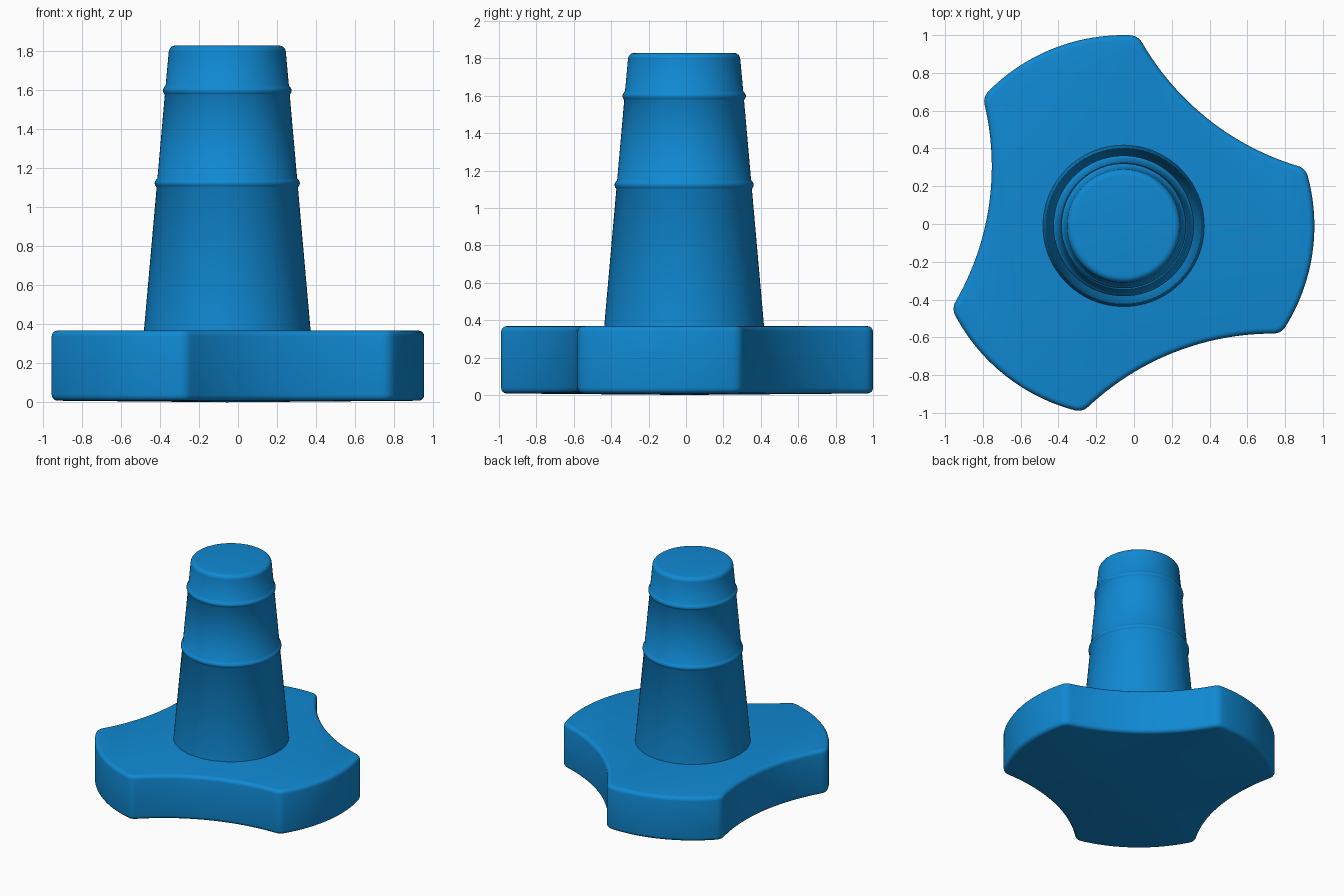
import bpy, bmesh
from math import sin, cos, radians, sqrt, asin, pi
from mathutils import Vector

if "Cube" in bpy.data.objects:
    bpy.data.objects.remove(bpy.data.objects["Cube"])

CX, CY = -0.055, -0.01
mat = bpy.data.materials.new("blue_plastic")
mat.diffuse_color = (0.005, 0.25, 0.65, 1)
mat.use_nodes = True
mat.node_tree.nodes["Principled BSDF"].inputs["Base Color"].default_value = mat.diffuse_color


def make_object(name, bm):
    bmesh.ops.recalc_face_normals(bm, faces=bm.faces)
    mesh = bpy.data.meshes.new(name)
    bm.to_mesh(mesh)
    bm.free()
    ob = bpy.data.objects.new(name, mesh)
    bpy.context.collection.objects.link(ob)
    ob.location = (CX, CY, 0)
    mesh.materials.append(mat)
    return ob


def smooth(ob, angle):
    bpy.ops.object.select_all(action='DESELECT')
    ob.select_set(True)
    bpy.context.view_layer.objects.active = ob
    bpy.ops.object.shade_smooth_by_angle(angle=radians(angle))


def polar(r, a, c=Vector((0, 0))):
    return c + Vector((r * cos(a), r * sin(a)))


def arc(c, r, a0, a1, n):
    return [polar(r, a0 + (a1 - a0) * i / n, c) for i in range(n + 1)]


# Three-lobed outline: convex lobe arcs joined by concave scallops
R, HALF, INNER = 1.01, radians(26), 0.721
gap = pi / 3 - HALF
chord = R * cos(gap)
h, depth = R * sin(gap), R * cos(gap) - INNER
SR = (h * h + depth * depth) / (2 * depth)
sweep = asin(h / SR)
arcs, corners = [], []
for k in range(3):
    a = radians(-8.4 + 120 * k)
    arcs.append(arc(Vector((0, 0)), R, a - HALF + 0.045, a + HALF - 0.045, 24))
    corners.append(polar(R, a + HALF))
    b = a + pi / 3
    c = polar(INNER + SR, b)
    s = sweep - 0.03
    arcs.append(arc(c, SR, b + pi + s, b + pi - s, 28))
    corners.append(polar(R, b + gap))

outline = []
for i, pts in enumerate(arcs):
    outline += pts
    p, q, m = pts[-1], arcs[(i + 1) % 6][0], corners[i]
    for j in range(1, 7):
        t = j / 7
        outline.append(p * (1 - t) ** 2 + m * 2 * t * (1 - t) + q * t * t)

# Base plate with rounded rims and a very slightly domed underside
bm = bmesh.new()
bottom = bm.faces.new([bm.verts.new((p.x, p.y, 0.008)) for p in outline])
ret = bmesh.ops.extrude_face_region(bm, geom=[bottom], use_keep_orig=True)
top = [v for v in ret["geom"] if isinstance(v, bmesh.types.BMVert)]
bmesh.ops.translate(bm, verts=top, vec=(0, 0, 0.36))
rims = [e for e in bm.edges if abs(e.verts[0].co.z - e.verts[1].co.z) < 1e-5]
bmesh.ops.bevel(bm, geom=rims, offset=0.03, segments=4, profile=0.5,
                affect='EDGES', clamp_overlap=False)
bm.normal_update()
under = min(bm.faces, key=lambda f: f.calc_center_median().z)
center = bmesh.ops.poke(bm, faces=[under])["verts"][0]
center.co = (0, 0, 0)
base = make_object("lobed_base", bm)
smooth(base, 35)


# Tapered shaft with two raised rings and a rounded top edge
def cone(z):
    return 0.427 - (z - 0.37) * 0.0885


profile = [(cone(0.34), 0.34)]
for z in (1.125, 1.6):
    for i in range(9):
        dz = -0.024 + 0.006 * i
        bump = 0.012 * cos(dz / 0.024 * pi / 2)
        profile.append((cone(z + dz) + bump, z + dz))
r_top, f = cone(1.8), 0.035
for i in range(7):
    t = pi / 2 * i / 6
    profile.append((r_top - f + f * cos(t), 1.829 - f + f * sin(t)))

bm = bmesh.new()
N = 96
rings = [[bm.verts.new((r * cos(2 * pi * i / N), r * sin(2 * pi * i / N), z))
          for i in range(N)] for r, z in profile]
for lo, hi in zip(rings, rings[1:]):
    for i in range(N):
        j = (i + 1) % N
        bm.faces.new((lo[i], lo[j], hi[j], hi[i]))
bm.faces.new(rings[-1])
bm.faces.new(rings[0][::-1])
shaft = make_object("tapered_shaft", bm)
smooth(shaft, 45)
